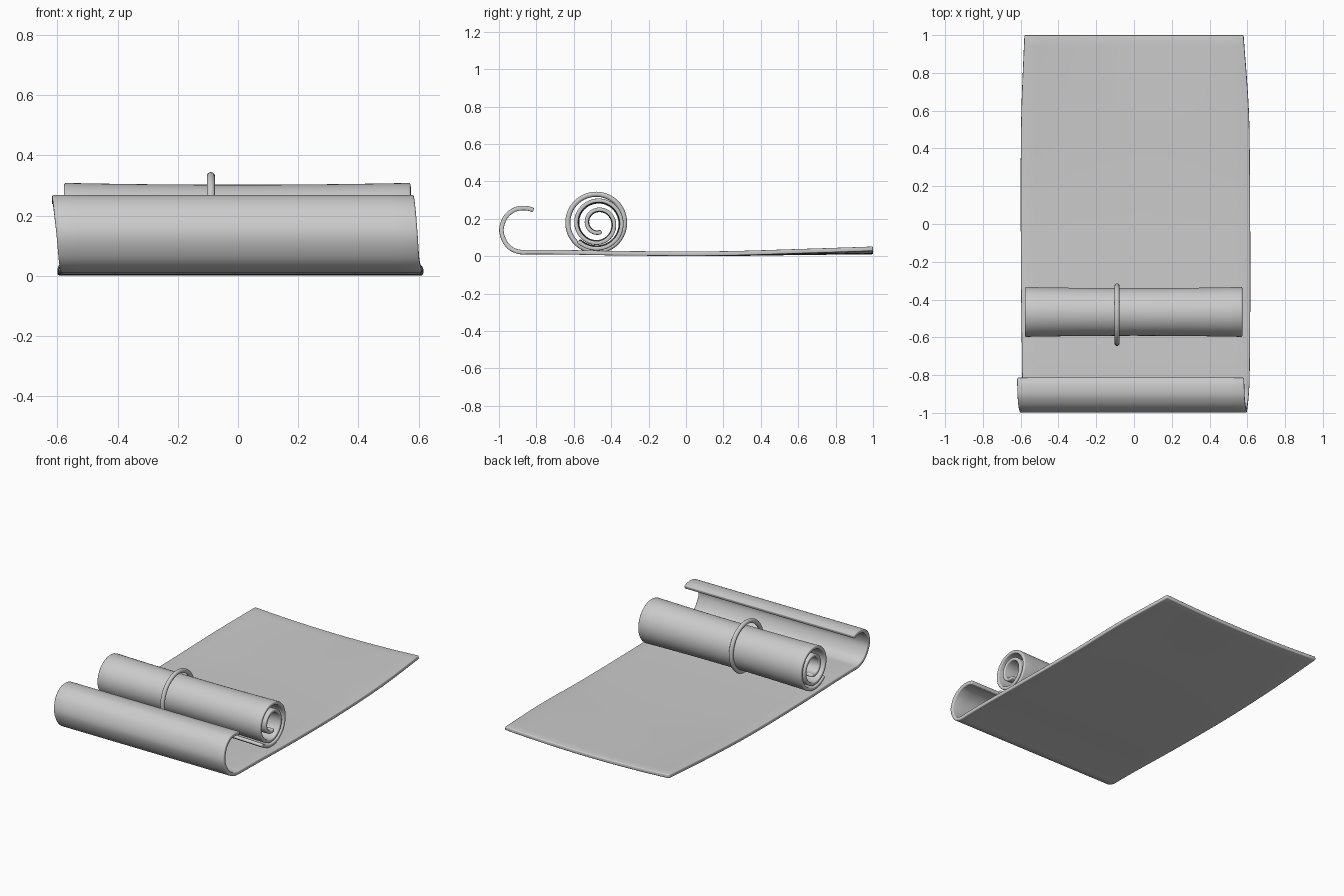
import bpy
import bmesh
from math import radians, sin, cos, pi
from mathutils import Vector

cube = bpy.data.objects.get("Cube")
if cube:
    bpy.data.objects.remove(cube, do_unlink=True)

grey = bpy.data.materials.new("light_grey")
grey.use_nodes = True
colour = (0.6, 0.6, 0.6, 1)
grey.diffuse_color = colour
grey.node_tree.nodes["Principled BSDF"].inputs["Base Color"].default_value = colour


def smooth_path(points, steps):
    """Catmull-Rom curve through points of any dimension."""
    pts = [Vector(p) for p in points]
    pts = [2 * pts[0] - pts[1]] + pts + [2 * pts[-1] - pts[-2]]
    path = []
    for a, b, c, d in zip(pts, pts[1:], pts[2:], pts[3:]):
        for i in range(steps):
            t = i / steps
            path.append((2 * b + (c - a) * t + (2 * a - 5 * b + 4 * c - d) * t ** 2
                         + (3 * b - a - 3 * c + d) * t ** 3) / 2)
    return path + [pts[-2]]


def paper(name, rows, thickness):
    """Skin a grid of points, then give it thickness and rounded rims."""
    bm = bmesh.new()
    grid = [[bm.verts.new(p) for p in row] for row in rows]
    for r, s in zip(grid, grid[1:]):
        for i in range(len(r) - 1):
            bm.faces.new((r[i], r[i + 1], s[i + 1], s[i]))
    mesh = bpy.data.meshes.new(name)
    bm.to_mesh(mesh)
    bm.free()
    obj = bpy.data.objects.new(name, mesh)
    bpy.context.collection.objects.link(obj)
    solid = obj.modifiers.new("thickness", 'SOLIDIFY')
    solid.thickness = thickness
    solid.offset = 0
    bevel = obj.modifiers.new("rounded_rim", 'BEVEL')
    bevel.width = 0.007
    bevel.segments = 3
    bevel.limit_method = 'ANGLE'
    bevel.angle_limit = radians(50)
    finish(obj)


def finish(obj):
    bpy.ops.object.select_all(action='DESELECT')
    obj.select_set(True)
    bpy.context.view_layer.objects.active = obj
    for m in list(obj.modifiers):
        bpy.ops.object.modifier_apply(modifier=m.name)
    obj.data.materials.append(grey)
    bpy.ops.object.shade_smooth_by_angle(angle=radians(40))


# Long sheet with a curled front end: y, z, left edge, right edge
sheet_profile = [
    (1.0, .022, -.58, .58), (.6, .018, -.596, .608), (.2, .013, -.6, .614),
    (-.3, .015, -.598, .616), (-.65, .021, -.594, .614), (-.82, .022, -.592, .612),
    (-.9, .025, -.592, .608), (-.957, .06, -.596, .602), (-.987, .135, -.603, .597),
    (-.965, .208, -.611, .591), (-.915, .249, -.616, .586), (-.86, .257, -.618, .584),
    (-.815, .247, -.619, .583)]
COLUMNS = 16
rows = []
for y, z, x0, x1 in smooth_path(sheet_profile, 7):
    row = []
    for i in range(COLUMNS + 1):
        s = i / COLUMNS
        lift = .018 * (2 * s - 1) ** 2 * max(0, y) ** 1.5
        row.append((x0 + (x1 - x0) * s, y, z + lift))
    rows.append(row)
paper("curled_sheet", rows, .024)

# Small rolled scroll, slightly pinched at the middle: angle, radius
spiral = [(222, .145), (270, .136), (360, .125), (450, .121), (540, .118),
          (630, .106), (720, .085), (865, .066), (1010, .05)]
rows = []
for angle, r in smooth_path(spiral, 14):
    a = radians(angle)
    row = []
    for i in range(COLUMNS + 1):
        s = 2 * i / COLUMNS - 1
        rr = r * (1 - .05 * (1 - s * s))
        row.append((-.002 + .576 * s, -.469 + rr * cos(a), .177 + rr * sin(a)))
    rows.append(row)
paper("rolled_scroll", rows, .021)

# Ring binding the scroll
bpy.ops.mesh.primitive_torus_add(
    location=(-.09, -.48, .179), rotation=(0, pi / 2, 0),
    major_radius=.152, minor_radius=.0135, major_segments=64, minor_segments=16)
ring = bpy.context.object
ring.name = "binding_ring"
finish(ring)
